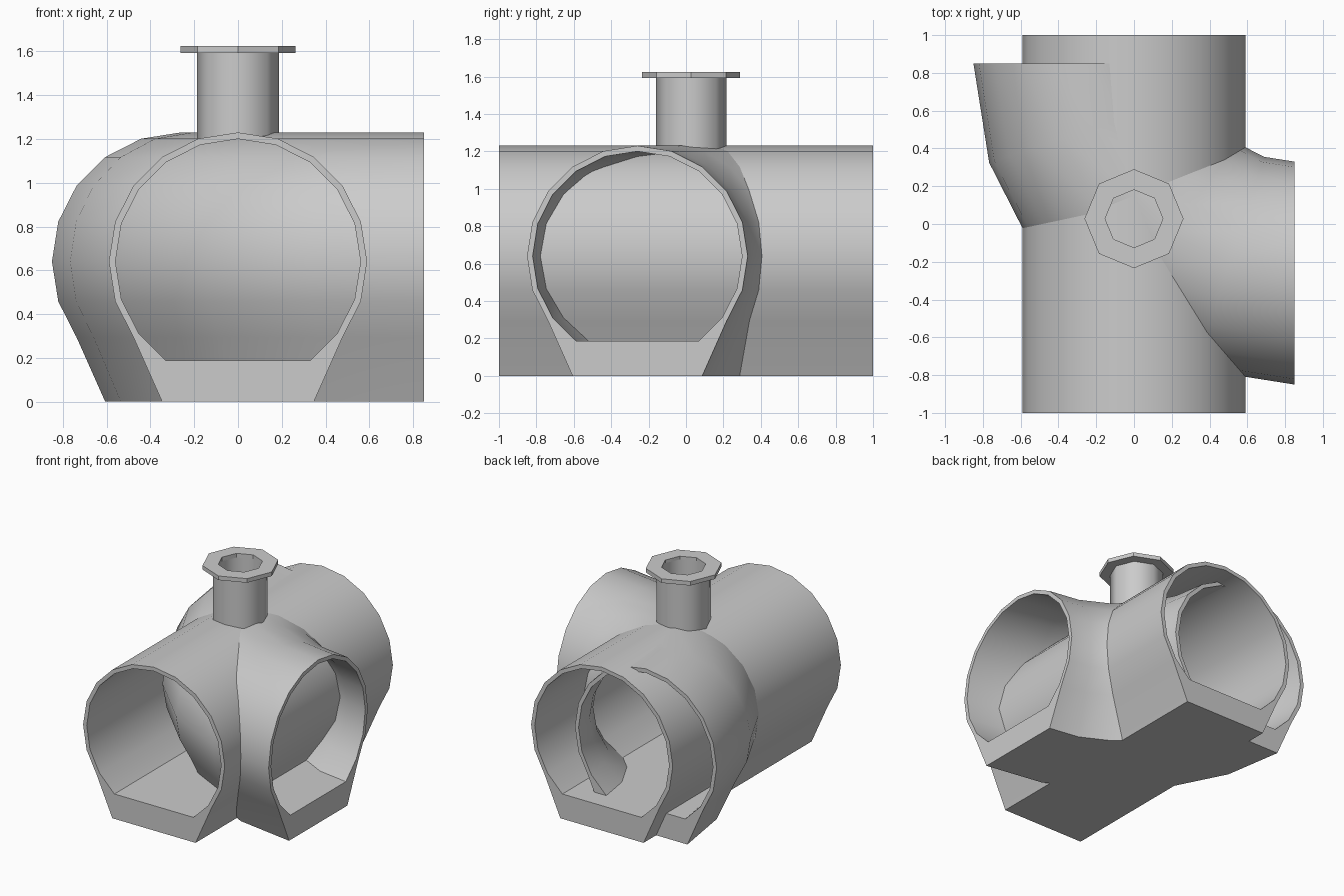
import bpy, bmesh
from math import sin, cos, pi, radians

if "Cube" in bpy.data.objects:
    bpy.data.objects.remove(bpy.data.objects["Cube"])

SIDES, CZ = 20, 0.64


def section(radius, floor_z):
    """Round tunnel profile with its lowest points flattened to floor_z."""
    pts = []
    for deg in range(-54, 235, 18):
        a = radians(deg)
        z = floor_z if deg in (-54, 234) else CZ + radius * sin(a)
        pts.append((radius * cos(a), z))
    return pts


def circle(radius, n=8):
    return [(radius * cos(2 * pi * i / n), radius * sin(2 * pi * i / n)) for i in range(n)]


def hollow(name, outer, inner, placers, angle):
    """Sweep an outer and inner profile through the placers, closing the end rims."""
    bm = bmesh.new()
    n = len(outer)
    skins = [[[bm.verts.new(f(*p)) for p in prof] for f in placers] for prof in (outer, inner)]

    def bridge(a, b):
        for i in range(n):
            j = (i + 1) % n
            bm.faces.new((a[i], a[j], b[j], b[i]))

    for rings in skins:
        for a, b in zip(rings, rings[1:]):
            bridge(a, b)
    for end in (0, -1):
        bridge(skins[0][end], skins[1][end])
    bmesh.ops.recalc_face_normals(bm, faces=bm.faces[:])
    me = bpy.data.meshes.new(name)
    bm.to_mesh(me)
    bm.free()
    ob = bpy.data.objects.new(name, me)
    bpy.context.collection.objects.link(ob)
    bpy.ops.object.select_all(action='DESELECT')
    ob.select_set(True)
    bpy.context.view_layer.objects.active = ob
    bpy.ops.object.shade_smooth_by_angle(angle=radians(angle))
    return ob


def along_y(y):
    return lambda u, z: (u, y, z)


def around_bend(deg):
    a = radians(deg)
    return lambda u, z: (0.85 - (1.11 + u) * cos(a), 0.85 - (1.11 + u) * sin(a), z)


def at_height(h):
    return lambda x, y: (x, y + 0.028, h)


outer, inner = section(0.59, 0.0), section(0.56, 0.187)

# Straight tunnel and the quarter bend that crosses it
hollow("straight_tunnel", outer, inner, [along_y(-1), along_y(1)], 30)
hollow("curved_tunnel", outer, inner, [around_bend(18 * i) for i in range(6)], 30)

# Chimney pipe and its flat rim
hollow("chimney_pipe", circle(0.188), circle(0.153), [at_height(1.2), at_height(1.6)], 50)
hollow("chimney_rim", circle(0.262), circle(0.153), [at_height(1.593), at_height(1.624)], 30)
